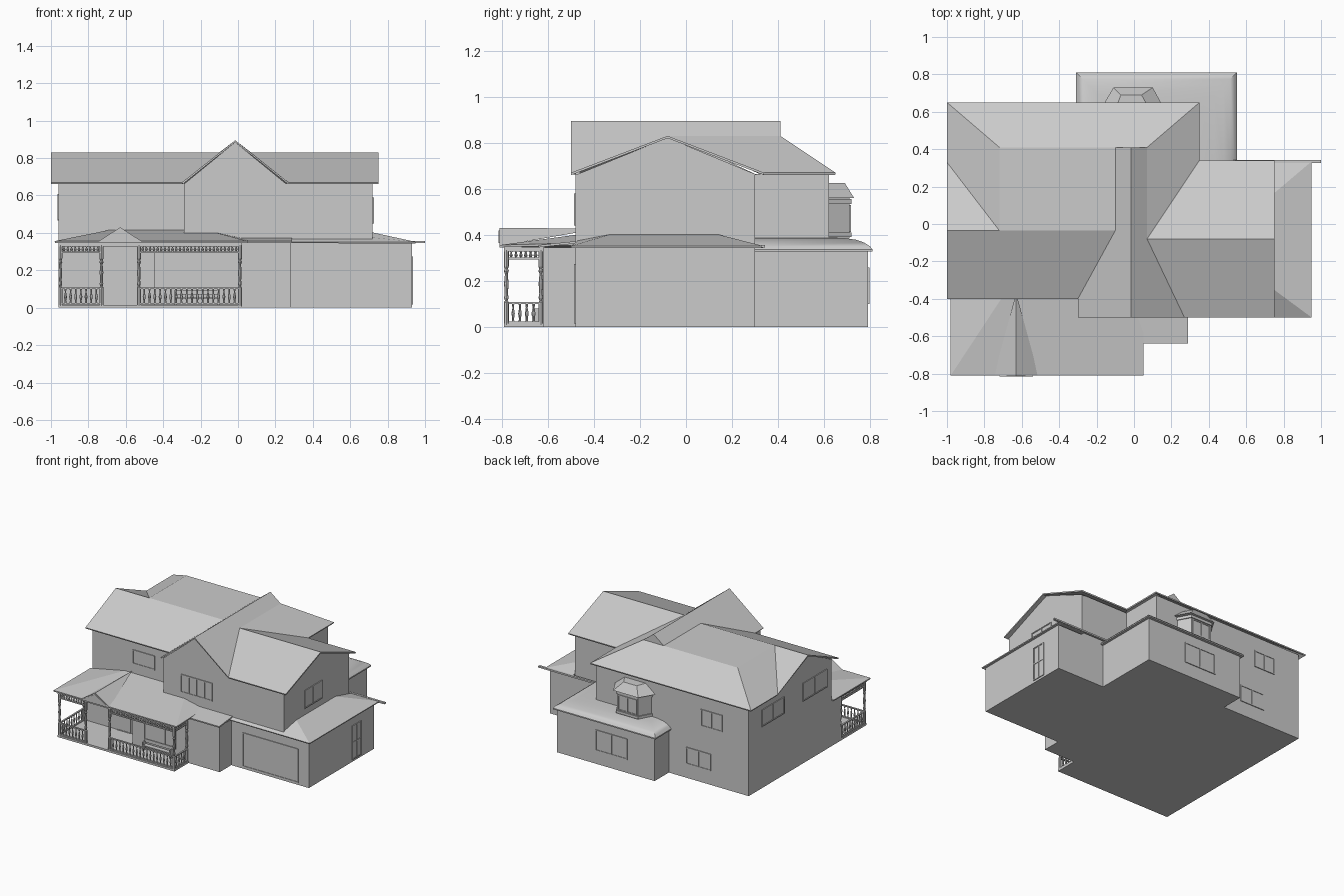
import bpy, bmesh, math
from mathutils import Vector

if "Cube" in bpy.data.objects:
    bpy.data.objects.remove(bpy.data.objects["Cube"])


def finish(name, bm, fix=True):
    if fix:
        bmesh.ops.recalc_face_normals(bm, faces=bm.faces)
    me = bpy.data.meshes.new(name)
    bm.to_mesh(me)
    bm.free()
    ob = bpy.data.objects.new(name, me)
    bpy.context.collection.objects.link(ob)
    return ob


def prism(name, pts, axis, a, b):
    """Extrude a 2D outline along x, y or z from a to b."""
    place = {'x': lambda p, t: (t, p[0], p[1]),
             'y': lambda p, t: (p[0], t, p[1]),
             'z': lambda p, t: (p[0], p[1], t)}[axis]
    bm = bmesh.new()
    lo = [bm.verts.new(place(p, a)) for p in pts]
    hi = [bm.verts.new(place(p, b)) for p in pts]
    bm.faces.new(lo)
    bm.faces.new(hi)
    for i in range(len(pts)):
        j = (i + 1) % len(pts)
        bm.faces.new((lo[i], lo[j], hi[j], hi[i]))
    return finish(name, bm)


def add_box(bm, lo, hi):
    vs = bmesh.ops.create_cube(bm, size=1)['verts']
    for v in vs:
        v.co = [(l + h) / 2 + c * (h - l) for l, h, c in zip(lo, hi, v.co)]


def box(name, lo, hi):
    bm = bmesh.new()
    add_box(bm, lo, hi)
    return finish(name, bm)


def sheet(name, verts, faces, thick):
    """Roof surface from lettered corners, thickened downwards."""
    bm = bmesh.new()
    vs = {k: bm.verts.new(p) for k, p in verts.items()}
    for f in faces.split():
        bm.faces.new([vs[k] for k in f])
    ob = finish(name, bm, False)
    m = ob.modifiers.new("thickness", 'SOLIDIFY')
    m.thickness, m.offset = thick, -1
    return ob


def opening(name, axis, sign, pos, u, z, w, h, cols=2, rows=1, bar=.008):
    """Window or door: thin pane plus frame bars on a wall plane."""
    bm = bmesh.new()

    def slab(u0, u1, z0, z1, d):
        p = sorted((pos - sign * .004, pos + sign * d))
        if axis == 'x':
            add_box(bm, (p[0], u0, z0), (p[1], u1, z1))
        else:
            add_box(bm, (u0, p[0], z0), (u1, p[1], z1))
    slab(u - w / 2, u + w / 2, z - h / 2, z + h / 2, .002)
    for i in range(cols + 1):
        c = u - w / 2 + w * i / cols
        slab(c - bar / 2, c + bar / 2, z - h / 2, z + h / 2, .006)
    for i in range(rows + 1):
        c = z - h / 2 + h * i / rows
        slab(u - w / 2 - bar / 2, u + w / 2 + bar / 2, c - bar / 2, c + bar / 2, .006)
    return finish(name, bm)


def spindle(bm, x, y, z0, z1, prof, sides=8):
    """Turned post: prof is (height fraction, radius)."""
    rings = []
    for t, r in prof:
        rings.append([bm.verts.new((x + r * math.cos(2 * math.pi * k / sides),
                                    y + r * math.sin(2 * math.pi * k / sides),
                                    z0 + t * (z1 - z0))) for k in range(sides)])
    for p, q in zip(rings, rings[1:]):
        for k in range(sides):
            n = (k + 1) % sides
            bm.faces.new((p[k], p[n], q[n], q[k]))
    bm.faces.new(rings[0])
    bm.faces.new(rings[-1])


# Walls of both floors
prism("ground_floor_walls", [(-.96, -.48), (-.45, -.48), (-.45, -.62), (.28, -.62), (.28, -.48), (.93, -.48),
      (.93, .3), (.53, .3), (.53, .79), (-.29, .79), (-.29, .62), (-.96, .62)], 'z', 0, .345)
prism("upper_floor_walls", [(-.96, -.37), (-.29, -.37), (-.29, -.48), (.72, -.48), (.72, .3), (.32, .3),
      (.32, .62), (-.96, .62)], 'z', .34, .665)
# Gable ends under the roof
prism("left_gable_wall", [(-.37, .66), (.31, .66), (-.035, .822)], 'x', -.96, -.94)
prism("right_gable_wall", [(-.48, .66), (.31, .66), (-.08, .822)], 'x', .70, .72)
prism("front_gable_wall", [(-.29, .66), (.26, .66), (-.015, .885)], 'y', -.48, -.46)

# Main roof: cross gables with a hipped back and flat deck
L, H, R = .67, .83, .895
sheet("main_roof", dict(
    a=(-1, -.4, L), b=(-.3, -.4, L), c=(-1, -.035, H), d=(-.1, -.035, H), e=(-1, .33, L),
    f=(-.72, -.035, H), g=(-1, .65, L), h=(-.72, .41, H), i=(.35, .65, L), j=(.07, .41, H),
    k=(-.1, .41, H), l=(-.015, .41, R), m=(-.015, -.5, R), n=(-.3, -.5, L), o=(.27, -.5, L),
    p=(.07, -.08, H), q=(.75, -.5, L), r=(.75, -.08, H), s=(.75, .34, L), t=(.35, .34, L)),
    "abdfc cfe efhg ghkji fdkh nmlkdb mopjl jkl ptij oqrp prst", .01)

# Garage skirt roof and its back fascia
sheet("garage_roof", dict(a=(.27, -.5, .352), b=(.95, -.5, .352), c=(.95, .335, .352), d=(.72, .335, .352),
                          e=(.72, -.33, .402), f=(.72, .14, .402), g=(.27, -.47, .375), h=(.72, -.47, .375)),
      "bcfe cdf abehg", .008)
box("garage_fascia", (.53, .325, .345), (1, .342, .357))

# Porch and entry roofs
sheet("porch_roof", dict(a=(-.98, -.81, .356), b=(.05, -.81, .356), c=(-.69, -.37, .415), d=(-.17, -.37, .415),
                         e=(-.98, -.37, .356), f=(.05, -.45, .366)), "abdc ace bfd", .01)
sheet("entry_roof", dict(a=(-.02, -.64, .356), b=(.29, -.64, .356), c=(.29, -.46, .375), d=(-.02, -.46, .375)),
      "abcd", .01)
bm = bmesh.new()
ped = [bm.verts.new(p) for p in ((-.75, -.81, .352), (-.51, -.81, .352), (-.63, -.81, .43), (-.63, -.37, .428))]
for f in ((0, 1, 2), (0, 2, 3), (1, 3, 2), (0, 3, 1)):
    bm.faces.new([ped[k] for k in f])
finish("porch_pediment", bm)
prism("pediment_trim", [(-.72, .365), (-.54, .365), (-.63, .42)], 'y', -.815, -.808)

# Porch floor, beams, posts, railings and frieze
box("porch_floor", (-.96, -.79, 0), (.02, -.47, .015))
bm = bmesh.new()
add_box(bm, (-.96, -.79, .328), (.02, -.77, .348))
add_box(bm, (-.96, -.79, .328), (-.94, -.47, .348))
add_box(bm, (0, -.79, .328), (.02, -.6, .348))
finish("porch_beams", bm)
post = [(0, .011), (.3, .011), (.32, .006), (.36, .010), (.42, .007), (.55, .010), (.68, .006), (.72, .011),
        (.75, .007), (.78, .011), (1, .011)]
bm = bmesh.new()
for x, y in ((-.95, -.78), (-.73, -.78), (-.53, -.78), (.01, -.78), (-.95, -.49), (.01, -.63)):
    spindle(bm, x, y, .01, .335, post)
finish("porch_posts", bm)
bal = [(0, .006), (.2, .004), (.45, .008), (.75, .003), (1, .006)]
rails, balusters = bmesh.new(), bmesh.new()
for p, q in (((-.95, -.78), (-.73, -.78)), ((-.53, -.78), (.01, -.78)),
             ((-.95, -.78), (-.95, -.49)), ((.01, -.78), (.01, -.63))):
    for z in (.02, .105, .297):
        add_box(rails, (p[0] - .006, p[1] - .006, z - .004), (q[0] + .006, q[1] + .006, z + .004))
    a, b = Vector(p), Vector(q)
    for z0, z1, gap in ((.02, .105, .029), (.297, .33, .02)):
        n = round((b - a).length / gap)
        for i in range(1, n):
            c = a.lerp(b, i / n)
            spindle(balusters, c.x, c.y, z0, z1, bal, 6)
finish("porch_rails", rails)
finish("porch_balusters", balusters)

# Rounded roof of the back extension
bm = bmesh.new()
prev = None
for d, z in ((0, .328), (0, .337), (.012, .351), (.035, .366), (.07, .379), (.12, .386), (.19, .39)):
    ring = [bm.verts.new(p) for p in ((-.31 + d, .3, z), (.55 - d, .3, z), (.55 - d, .81 - d, z), (-.31 + d, .81 - d, z))]
    if prev:
        for k in range(4):
            bm.faces.new((prev[k], prev[(k + 1) % 4], ring[(k + 1) % 4], ring[k]))
    else:
        bm.faces.new(ring)
    prev = ring
bm.faces.new(prev)
ext = finish("extension_roof", bm)
bpy.context.view_layer.objects.active = ext
ext.select_set(True)
bpy.ops.object.shade_smooth_by_angle()

# Bay window at the back
prism("bay_window_body", [(-.15, .61), (-.095, .71), (.08, .71), (.135, .61)], 'z', .385, .56)
for z in (.40, .545):
    prism("bay_window_trim", [(-.158, .61), (-.1, .718), (.085, .718), (.143, .61)], 'z', z - .01, z + .01)
bm = bmesh.new()
low = [bm.verts.new((x, y, .56)) for x, y in ((-.18, .61), (-.11, .73), (.10, .73), (.165, .61))]
top = [bm.verts.new((x, y, .625)) for x, y in ((-.1, .61), (-.07, .69), (.04, .69), (.085, .61))]
bm.faces.new(low)
bm.faces.new(top)
for k in range(4):
    n = (k + 1) % 4
    bm.faces.new((low[k], low[n], top[n], top[k]))
finish("bay_window_roof", bm)
opening("bay_window_pane", 'y', 1, .71, -.008, .472, .15, .11)

# Windows and doors
opening("front_upper_window", 'y', -1, -.37, -.53, .54, .18, .1)
opening("front_gable_window", 'y', -1, -.48, -.01, .51, .26, .13, 4)
opening("right_gable_window", 'x', 1, .72, -.13, .52, .2, .13)
opening("left_upper_window_back", 'x', -1, -.96, .33, .53, .26, .12)
opening("left_upper_window_front", 'x', -1, -.96, -.17, .54, .28, .13)
opening("back_upper_window", 'y', 1, .62, -.65, .49, .17, .12)
opening("back_lower_window", 'y', 1, .62, -.54, .17, .2, .12)
opening("extension_window", 'y', 1, .79, .07, .18, .26, .15)
opening("porch_window", 'y', -1, -.62, -.22, .15, .26, .14, 3)
opening("front_door", 'y', -1, -.48, -.62, .14, .11, .25, 1, 2)
opening("garage_door", 'y', -1, -.48, .61, .145, .46, .25, 1, 1)
opening("garage_side_door", 'x', 1, .93, .09, .145, .1, .25, 2, 2)

# Porch bench
bm = bmesh.new()
add_box(bm, (-.34, -.665, .05), (-.1, -.63, .058))
add_box(bm, (-.34, -.636, .07), (-.1, -.63, .095))
for x in (-.335, -.105):
    add_box(bm, (x - .005, -.665, .01), (x + .005, -.63, .08))
finish("porch_bench", bm)
